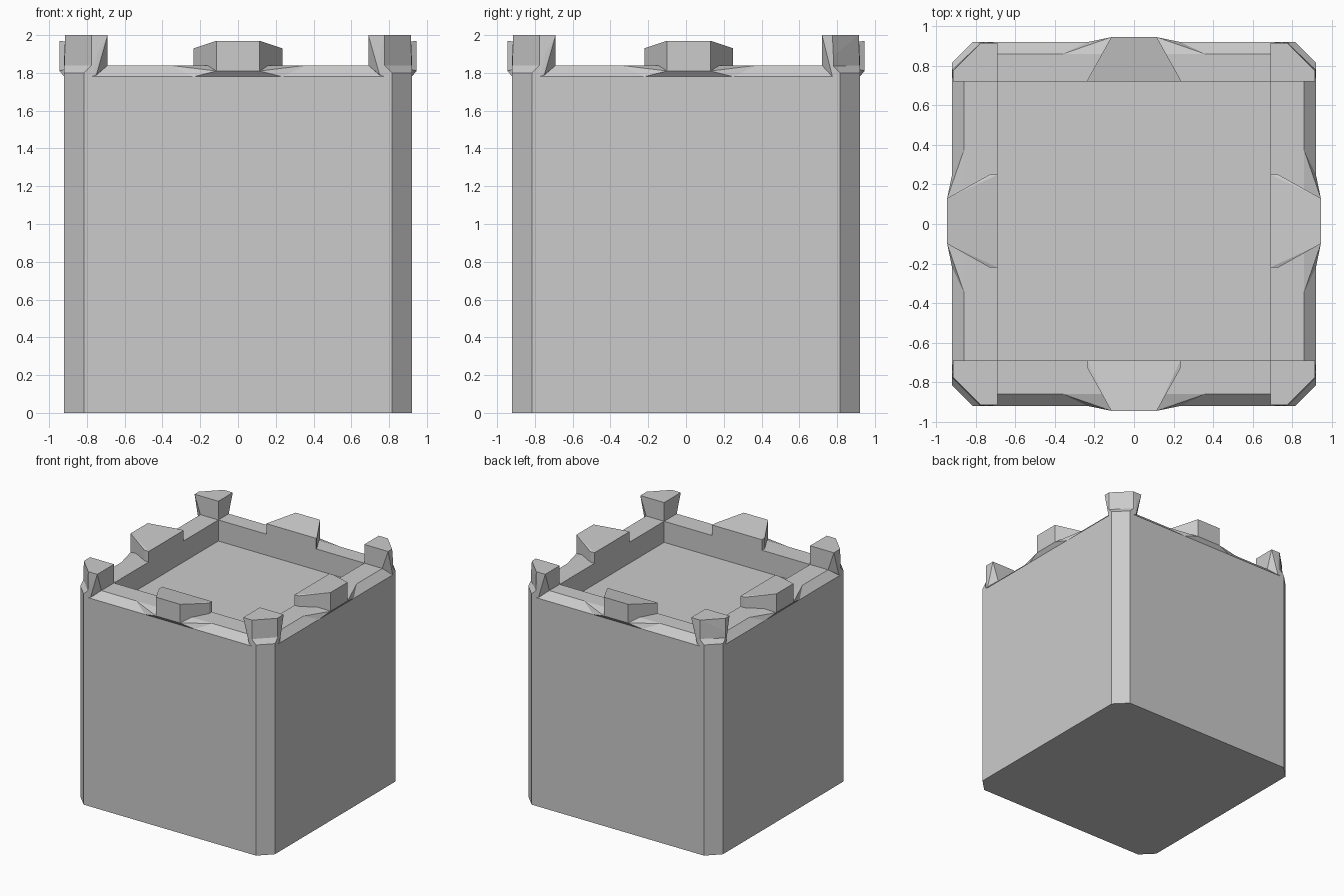
import bpy, bmesh, math
from mathutils import Matrix, Vector

if "Cube" in bpy.data.objects:
    bpy.data.objects.remove(bpy.data.objects["Cube"])


def finish(name, bm):
    bmesh.ops.dissolve_limit(bm, angle_limit=0.01, verts=bm.verts[:], edges=bm.edges[:])
    bmesh.ops.recalc_face_normals(bm, faces=bm.faces[:])
    me = bpy.data.meshes.new(name)
    bm.to_mesh(me)
    bm.free()
    ob = bpy.data.objects.new(name, me)
    bpy.context.collection.objects.link(ob)
    return ob


def hull(name, pts, matrix=Matrix()):
    bm = bmesh.new()
    for p in pts:
        bm.verts.new(matrix @ Vector(p))
    res = bmesh.ops.convex_hull(bm, input=bm.verts[:])
    junk = {g for g in res["geom_interior"] + res["geom_unused"]
            if isinstance(g, bmesh.types.BMVert)}
    bmesh.ops.delete(bm, geom=list(junk), context='VERTS')
    return finish(name, bm)


def octagon(x0, x1, y0, y1, c):
    return [(x0 + c, y0), (x1 - c, y0), (x1, y0 + c), (x1, y1 - c),
            (x1 - c, y1), (x0 + c, y1), (x0, y1 - c), (x0, y0 + c)]


# Tower body: chamfered shaft, sloped rim and sunken roof
W, R, IN, BACK = 0.92, 0.86, 0.69, 0.72
FLOOR = 1.66
outer = octagon(-W, W, -W, W, 0.105)
rim = octagon(-R, R, -R, R, 0.10)
inner = octagon(-IN, IN, -IN, BACK, 0)
bm = bmesh.new()
loops = [[bm.verts.new((x, y, z)) for x, y in ring]
         for ring, z in ((outer, 0), (outer, 1.78), (rim, 1.84),
                         (inner, 1.84), (inner, FLOOR))]
for a, b in zip(loops, loops[1:]):
    for i in range(8):
        j = (i + 1) % 8
        bm.faces.new((a[i], a[j], b[j], b[i]))
bm.faces.new(loops[0][::-1])
bm.faces.new(loops[-1])
bmesh.ops.remove_doubles(bm, verts=bm.verts[:], dist=0.001)
finish("tower_body", bm)

# Corner posts, each with a small flared skirt down to the shaft chamfer
for sx, sn in ((-1, "left"), (1, "right")):
    for sy, dn, iy in ((-1, "front", IN), (1, "back", BACK)):
        m = Matrix.Diagonal((sx, sy, 1, 1))
        post = [(IN, iy, 2), (IN, 0.915, 2), (0.775, 0.915, 2),
                (0.915, 0.775, 2), (0.915, iy, 2),
                (IN, iy, 1.79), (IN, R, 1.84), (R, iy, 1.84),
                (0.75, W, 1.89), (0.75, W, 1.79),
                (W, iy + 0.06, 1.89), (W, iy + 0.06, 1.79),
                (0.775, W, 1.78), (W, 0.775, 1.78)]
        hull(f"{dn}_{sn}_post", post, m)
        skirt = [(0.815, W, 1.80), (W, 0.815, 1.80), (0.815, W, 1.78), (W, 0.815, 1.78),
                 (0.775, W, 1.84), (W, 0.775, 1.84), (0.775, W, 1.78), (W, 0.775, 1.78)]
        hull(f"{dn}_{sn}_post_skirt", skirt, m)

# Middle battlements on each side, with flared bases over the rim slope
for name, angle, shift, iy in (("front", 0, 0, IN), ("right", 90, 0.015, IN),
                               ("back", 180, 0, BACK), ("left", 270, 0.015, IN)):
    m = Matrix.Translation((0, shift, 0)) @ Matrix.Rotation(math.radians(angle), 4, 'Z')
    block, flare = [], []
    for s in (-1, 1):
        block += [(s * 0.235, -iy, 1.93), (s * 0.235, -0.73, 1.93), (s * 0.115, -0.945, 1.97),
                  (s * 0.235, -iy, 1.82), (s * 0.235, -0.73, 1.82), (s * 0.115, -0.945, 1.81)]
        flare += [(s * 0.235, -0.73, 1.84), (s * 0.36, -R, 1.84), (s * 0.115, -0.945, 1.81),
                  (s * 0.235, -W, 1.78), (s * 0.235, -0.73, 1.78)]
    hull(f"{name}_battlement", block, m)
    hull(f"{name}_battlement_base", flare, m)
